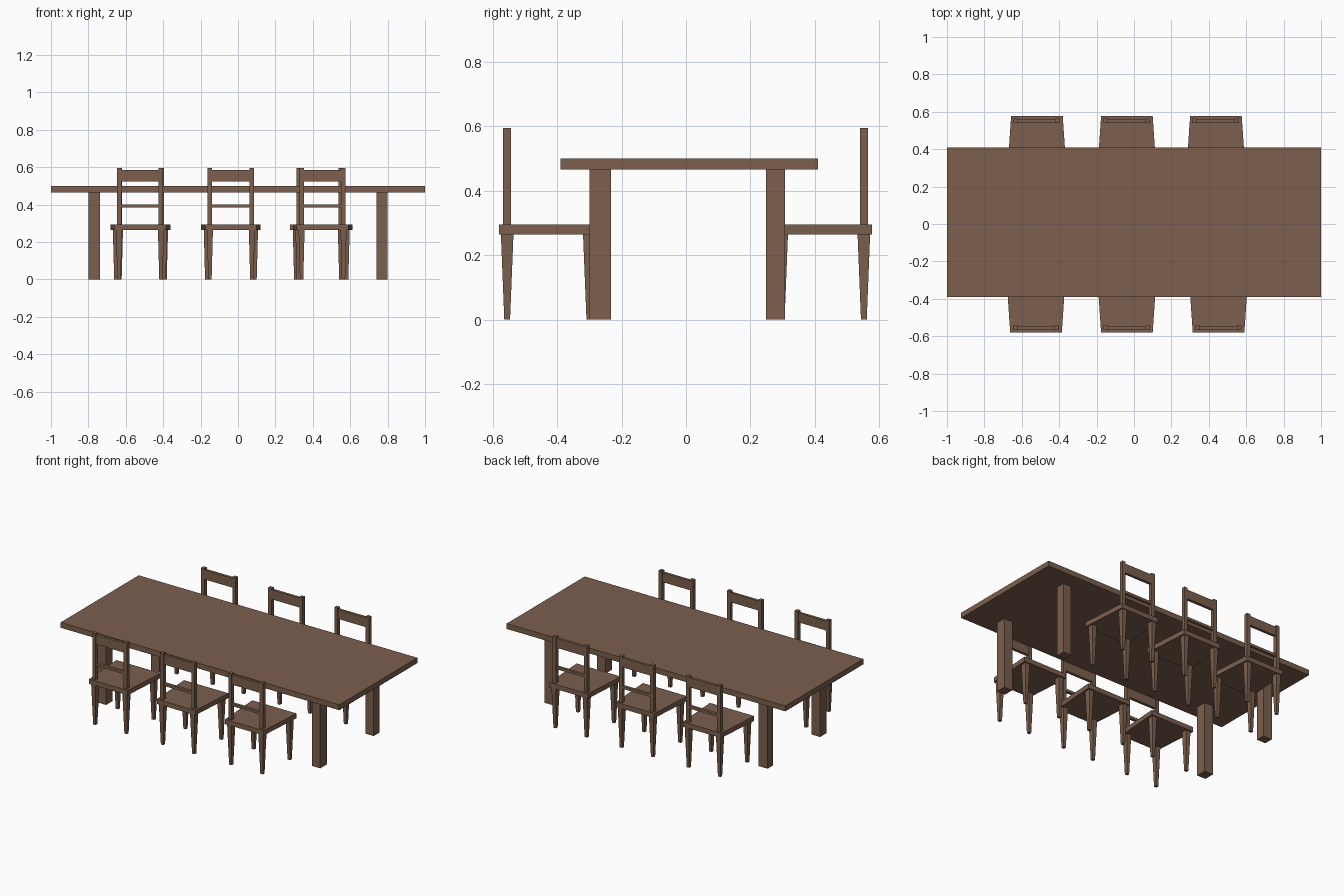
import bpy, bmesh
from math import pi
from mathutils import Matrix

if "Cube" in bpy.data.objects:
    bpy.data.objects.remove(bpy.data.objects["Cube"])

wood = bpy.data.materials.new("brown_wood")
wood.diffuse_color = (0.2, 0.115, 0.076, 1)
wood.use_nodes = True
wood.node_tree.nodes["Principled BSDF"].inputs["Base Color"].default_value = wood.diffuse_color


def prism(name, bottom, top, z0, z1, xf=Matrix()):
    """Six-sided solid between two four-point outlines."""
    bm = bmesh.new()
    lo = [bm.verts.new((x, y, z0)) for x, y in bottom]
    hi = [bm.verts.new((x, y, z1)) for x, y in top]
    bm.faces.new(lo[::-1])
    bm.faces.new(hi)
    for i in range(4):
        j = (i + 1) % 4
        bm.faces.new((lo[i], lo[j], hi[j], hi[i]))
    bmesh.ops.transform(bm, matrix=xf, verts=bm.verts)
    bmesh.ops.recalc_face_normals(bm, faces=bm.faces)
    me = bpy.data.meshes.new(name)
    bm.to_mesh(me)
    bm.free()
    me.materials.append(wood)
    ob = bpy.data.objects.new(name, me)
    bpy.context.collection.objects.link(ob)
    return ob


def rect(x0, x1, y0, y1):
    return [(x0, y0), (x1, y0), (x1, y1), (x0, y1)]


def box(name, x0, x1, y0, y1, z0, z1, xf=Matrix()):
    return prism(name, rect(x0, x1, y0, y1), rect(x0, x1, y0, y1), z0, z1, xf)


def centred(x, y, w, d):
    return rect(x - w / 2, x + w / 2, y - d / 2, y + d / 2)


def chair(xf):
    # Local frame: backrest at -y, seat front towards +y, origin on table axis
    seat = [(-0.138, -0.58), (0.138, -0.58), (0.159, -0.272), (-0.159, -0.272)]
    prism("seat", seat, seat, 0.264, 0.295, xf)
    for s in (-1, 1):
        # Tapered legs
        for name, x, y in (("rear_leg", 0.112, -0.555), ("front_leg", 0.129, -0.3)):
            prism(name, centred(s * x, y, 0.018, 0.018),
                  centred(s * x, y, 0.032, 0.039), 0, 0.264, xf)
        # Backrest posts
        c = centred(s * 0.112, -0.555, 0.024, 0.025)
        prism("back_post", c, c, 0.295, 0.595, xf)
    # Backrest rails
    box("top_rail", -0.1, 0.1, -0.564, -0.546, 0.524, 0.585, xf)
    box("lower_rail", -0.1, 0.1, -0.564, -0.546, 0.385, 0.402, xf)


# Table
box("table_top", -1, 1, -0.39, 0.41, 0.465, 0.5)
for x0, x1 in ((-0.8, -0.737), (0.74, 0.8)):
    for y0, y1 in ((-0.3, -0.232), (0.248, 0.307)):
        box("table_leg", x0, x1, y0, y1, 0, 0.465)

# Two facing rows of chairs
for x in (-0.524, -0.038, 0.452):
    chair(Matrix.Translation((x, 0, 0)))
for x in (-0.519, -0.038, 0.438):
    chair(Matrix.Translation((x, -0.003, 0)) @ Matrix.Rotation(pi, 4, 'Z'))
